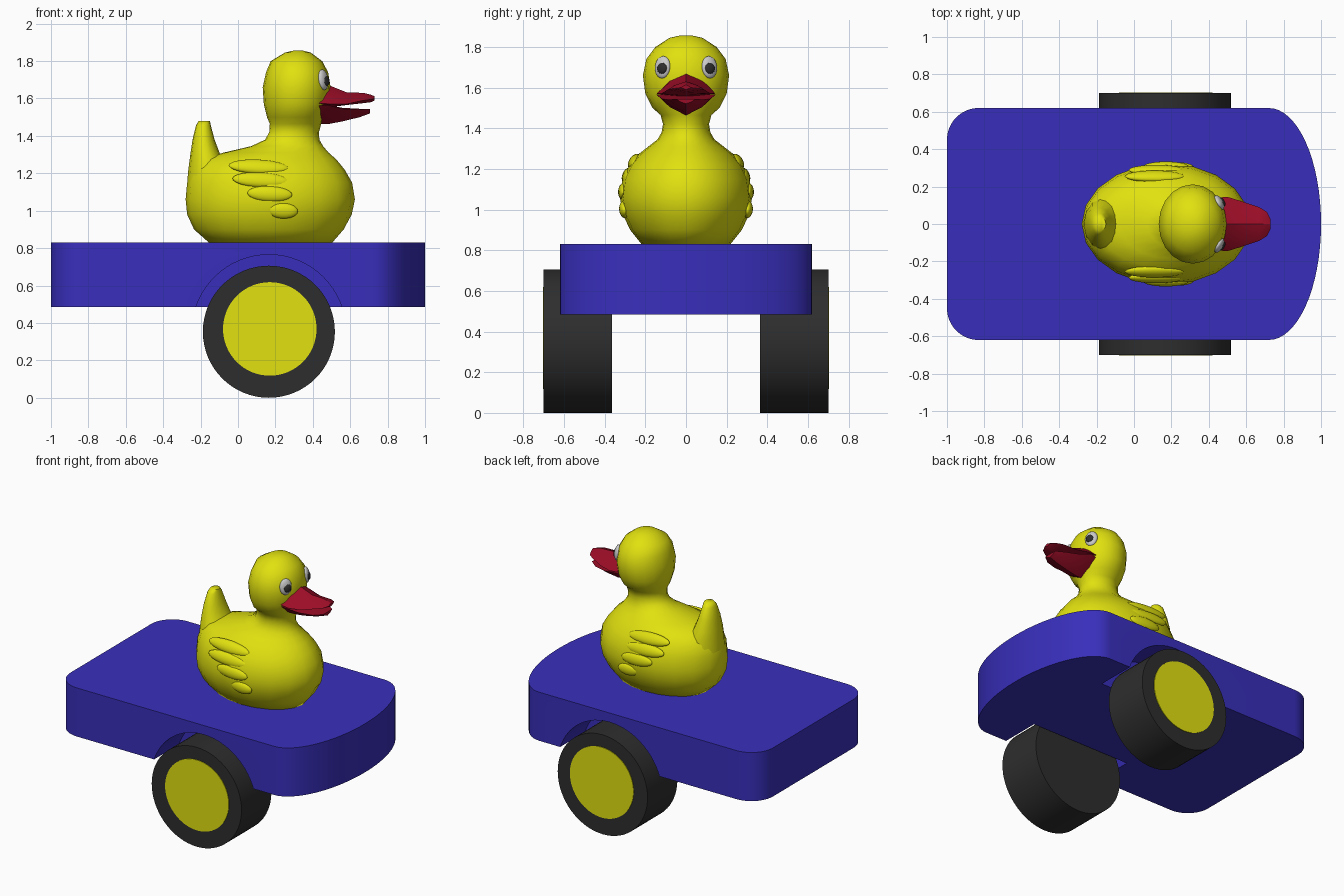
import bpy, bmesh
from math import sin, cos, pi, radians

if "Cube" in bpy.data.objects:
    bpy.data.objects.remove(bpy.data.objects["Cube"])


def material(name, rgb):
    m = bpy.data.materials.new(name)
    m.diffuse_color = (*rgb, 1)
    m.use_nodes = True
    m.node_tree.nodes["Principled BSDF"].inputs["Base Color"].default_value = m.diffuse_color
    return m


BLUE = material("blue", (0.04, 0.028, 0.50))
YELLOW = material("yellow", (0.75, 0.75, 0.005))
BLACK = material("black", (0.027, 0.027, 0.027))
RED = material("red", (0.33, 0.004, 0.02))
WHITE = material("white", (0.8, 0.8, 0.8))


def finish(ob, mat, angle=40):
    ob.data.materials.clear()
    ob.data.materials.append(mat)
    bpy.ops.object.select_all(action='DESELECT')
    ob.select_set(True)
    bpy.context.view_layer.objects.active = ob
    bpy.ops.object.shade_smooth_by_angle(angle=radians(angle))
    return ob


def loft(name, rings, mat, angle=40):
    """Skin a list of equal-length point rings and cap both ends."""
    bm = bmesh.new()
    vs = [[bm.verts.new(p) for p in r] for r in rings]
    n = len(vs[0])
    for a, b in zip(vs, vs[1:]):
        for i in range(n):
            j = (i + 1) % n
            bm.faces.new((a[i], a[j], b[j], b[i]))
    bm.faces.new(vs[0][::-1])
    bm.faces.new(vs[-1])
    bmesh.ops.recalc_face_normals(bm, faces=bm.faces[:])
    me = bpy.data.meshes.new(name)
    bm.to_mesh(me)
    bm.free()
    ob = bpy.data.objects.new(name, me)
    bpy.context.collection.objects.link(ob)
    return finish(ob, mat, angle)


def ovals(rows, n=20):
    """Horizontal oval rings from rows of (z, x_back, x_front, half_width)."""
    return [[((x0 + x1) / 2 + (x1 - x0) / 2 * cos(2 * pi * i / n),
              hy * sin(2 * pi * i / n), z) for i in range(n)]
            for z, x0, x1, hy in rows]


def cylinder(name, r, y0, y1, x, z, mat):
    bpy.ops.mesh.primitive_cylinder_add(vertices=64, radius=r, depth=abs(y1 - y0),
                                        location=(x, (y0 + y1) / 2, z),
                                        rotation=(pi / 2, 0, 0))
    ob = bpy.context.object
    ob.name = name
    return finish(ob, mat)


def ellipsoid(name, loc, scale, rot, mat):
    bpy.ops.mesh.primitive_uv_sphere_add(segments=20, ring_count=12, location=loc, rotation=rot)
    ob = bpy.context.object
    ob.name = name
    ob.scale = scale
    return finish(ob, mat)


# Deck: rounded rear corners, bowed front edge
def corner(cx, cy, rx, ry, a0, n=16):
    return [(cx + rx * cos(radians(a0 + 90 * i / n)),
             cy + ry * sin(radians(a0 + 90 * i / n))) for i in range(n + 1)]


outline = (corner(0.72, 0, 0.28, 0.62, 0) + corner(-0.83, 0.45, 0.17, 0.17, 90)
           + corner(-0.83, -0.45, 0.17, 0.17, 180) + corner(0.72, 0, 0.28, 0.62, 270)[:-1])
deck = loft("deck", [[(x, y, z) for x, y in outline] for z in (0.485, 0.83)], BLUE)

# Wheels, hubs and wheel arches
WX, WZ = 0.165, 0.353
for s, side in ((-1, "front"), (1, "rear")):
    cutter = cylinder("arch_cutter", 0.412, s * 0.34, s * 0.8, WX, WZ, BLUE)
    mod = deck.modifiers.new("arch", 'BOOLEAN')
    mod.operation = 'DIFFERENCE'
    mod.object = cutter
    mod.solver = 'EXACT'
    bpy.context.view_layer.objects.active = deck
    bpy.ops.object.modifier_apply(modifier=mod.name)
    bpy.data.objects.remove(cutter)
    cylinder(side + "_wheel", 0.353, s * 0.365, s * 0.70, WX, WZ, BLACK)
    cylinder(side + "_hub", 0.25, s * 0.66, s * 0.704, WX + 0.005, WZ + 0.015, YELLOW)
finish(deck, BLUE)

# Duck body, neck and head in one skin
loft("duck_body", ovals([
    (0.825, -0.15, 0.50, 0.215), (0.90, -0.235, 0.565, 0.275), (0.98, -0.272, 0.608, 0.312),
    (1.06, -0.28, 0.625, 0.325), (1.15, -0.272, 0.61, 0.312), (1.22, -0.25, 0.57, 0.278),
    (1.275, -0.20, 0.525, 0.23), (1.31, -0.08, 0.485, 0.185), (1.345, 0.07, 0.455, 0.14),
    (1.38, 0.145, 0.435, 0.12), (1.42, 0.167, 0.433, 0.113), (1.465, 0.17, 0.445, 0.125),
    (1.50, 0.155, 0.46, 0.165), (1.57, 0.138, 0.485, 0.20), (1.66, 0.132, 0.495, 0.212),
    (1.74, 0.15, 0.482, 0.195), (1.80, 0.175, 0.45, 0.15), (1.845, 0.25, 0.39, 0.08),
    (1.857, 0.30, 0.345, 0.025)]), YELLOW, 60)

# Upright tail
loft("tail", ovals([
    (1.06, -0.275, 0.05, 0.16), (1.20, -0.268, -0.03, 0.145), (1.30, -0.255, -0.095, 0.115),
    (1.38, -0.243, -0.125, 0.088), (1.455, -0.225, -0.145, 0.058), (1.48, -0.21, -0.15, 0.035)],
    14), YELLOW, 60)

# Wing feathers
for s in (-1, 1):
    for x, y, z, length, tilt in ((0.11, 0.255, 1.235, 0.16, 0.55), (0.12, 0.288, 1.165, 0.15, 0.35),
                                  (0.17, 0.308, 1.09, 0.12, 0.1), (0.24, 0.303, 1.0, 0.08, -0.1)):
        ellipsoid("wing_feather", (x, s * y, z), (length, 0.026, 0.042), (s * tilt, 0.05, 0), YELLOW)

# Beak halves: rows of (x, half_width, z_ridge, z_side, z_inner)
def beak(name, rows):
    loft(name, [[(x, 0, zr), (x, 0.55 * w, 0.6 * zr + 0.4 * zs), (x, w, zs), (x, 0, zi),
                 (x, -w, zs), (x, -0.55 * w, 0.6 * zr + 0.4 * zs)]
                for x, w, zr, zs, zi in rows], RED, 30)


beak("upper_beak", [(0.43, 0.14, 1.69, 1.575, 1.55), (0.50, 0.145, 1.665, 1.57, 1.555),
                    (0.58, 0.12, 1.633, 1.57, 1.565), (0.67, 0.09, 1.63, 1.59, 1.575),
                    (0.71, 0.065, 1.62, 1.595, 1.58), (0.73, 0.025, 1.613, 1.60, 1.59)])
beak("lower_beak", [(0.42, 0.13, 1.465, 1.56, 1.57), (0.48, 0.145, 1.463, 1.565, 1.565),
                    (0.56, 0.12, 1.478, 1.545, 1.55), (0.65, 0.09, 1.50, 1.54, 1.545),
                    (0.705, 0.05, 1.52, 1.545, 1.545)])

# Eyes
for s in (-1, 1):
    turn = s * radians(30)
    ellipsoid("eye_white", (0.455, s * 0.115, 1.70), (0.022, 0.042, 0.055), (0, -0.12, turn), WHITE)
    ellipsoid("pupil", (0.471, s * 0.118, 1.695), (0.014, 0.027, 0.028), (0, -0.12, turn), BLACK)
